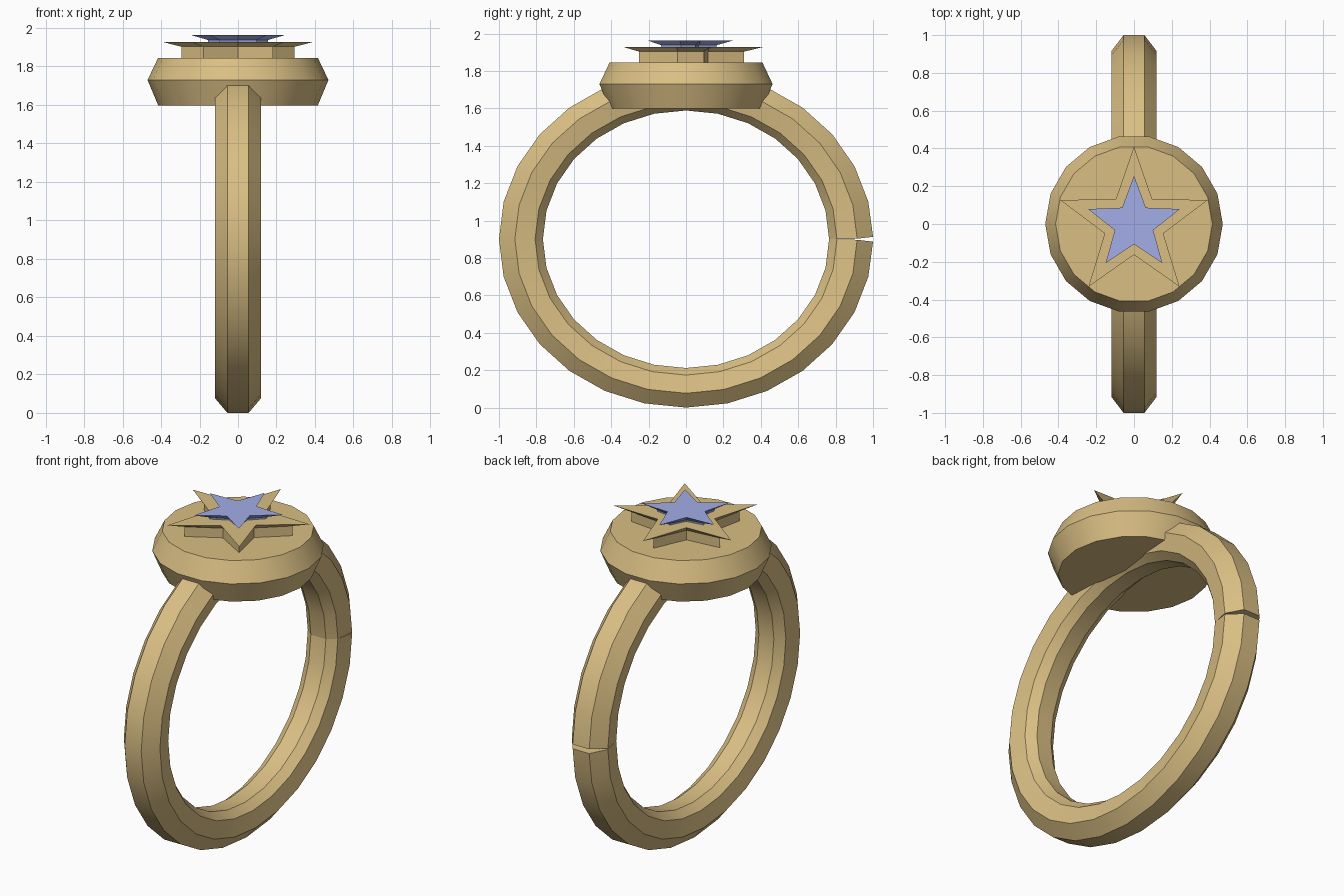
import bpy
from math import sin, cos, pi, radians

if "Cube" in bpy.data.objects:
    bpy.data.objects.remove(bpy.data.objects["Cube"])


def material(name, rgb):
    m = bpy.data.materials.new(name)
    m.diffuse_color = (*rgb, 1)
    m.use_nodes = True
    m.node_tree.nodes["Principled BSDF"].inputs["Base Color"].default_value = m.diffuse_color
    return m


gold = material("gold", (0.70, 0.52, 0.23))
blue = material("blue_gem", (0.36, 0.42, 0.80))


def loft(name, rings, mat, smooth=None):
    """Skin a list of equally long closed rings and cap both ends."""
    n = len(rings[0])
    verts = [p for ring in rings for p in ring]
    faces = [list(range(n))[::-1], [(len(rings) - 1) * n + i for i in range(n)]]
    for r in range(len(rings) - 1):
        for i in range(n):
            j = (i + 1) % n
            faces.append([r * n + i, r * n + j, (r + 1) * n + j, (r + 1) * n + i])
    me = bpy.data.meshes.new(name)
    me.from_pydata(verts, [], faces)
    me.materials.append(mat)
    ob = bpy.data.objects.new(name, me)
    bpy.context.collection.objects.link(ob)
    bpy.context.view_layer.objects.active = ob
    ob.select_set(True)
    bpy.ops.object.mode_set(mode='EDIT')
    bpy.ops.mesh.select_all(action='SELECT')
    bpy.ops.mesh.normals_make_consistent(inside=False)
    bpy.ops.object.mode_set(mode='OBJECT')
    if smooth:
        bpy.ops.object.shade_smooth_by_angle(angle=radians(smooth))
    ob.select_set(False)
    return ob


def circle(r, z, n=18):
    return [(r * cos(2 * pi * i / n), r * sin(2 * pi * i / n), z) for i in range(n)]


def star(tip, notch, z):
    return [((notch if i % 2 else tip) * sin(pi * i / 5),
             (notch if i % 2 else tip) * cos(pi * i / 5), z) for i in range(10)]


# Band: faceted section swept round a flattened circle, with a hairline seam at the back
half = [(0.055, 1.0), (0.12, 0.915), (0.10, 0.807), (0.05, 0.765)]
section = half + [(-x, r) for x, r in reversed(half)]
SEG = 28
rings = []
for k in range(SEG + 1):
    a = 2 * pi * k / SEG
    ring = []
    for x, r in section:
        gap = 0.013 if r == 1.0 else 0.003 if r > 0.9 else 0
        shift = gap if k == 0 else -gap if k == SEG else 0
        ring.append((x, r * cos(a), 0.9 + 0.9 * r * sin(a) + shift))
    rings.append(ring)
loft("band", rings, gold, 25)

# Round head
loft("head", [circle(0.415, 1.598), circle(0.47, 1.73), circle(0.415, 1.845)], gold, 25)

# Raised star with a flared rim
loft("star_setting", [star(0.31, 0.145, 1.83), star(0.31, 0.145, 1.903),
                      star(0.41, 0.163, 1.927)], gold)

# Star gem, narrow at the base
loft("star_gem", [star(0.16, 0.08, 1.915), star(0.165, 0.085, 1.938),
                  star(0.255, 0.107, 1.963)], blue)
